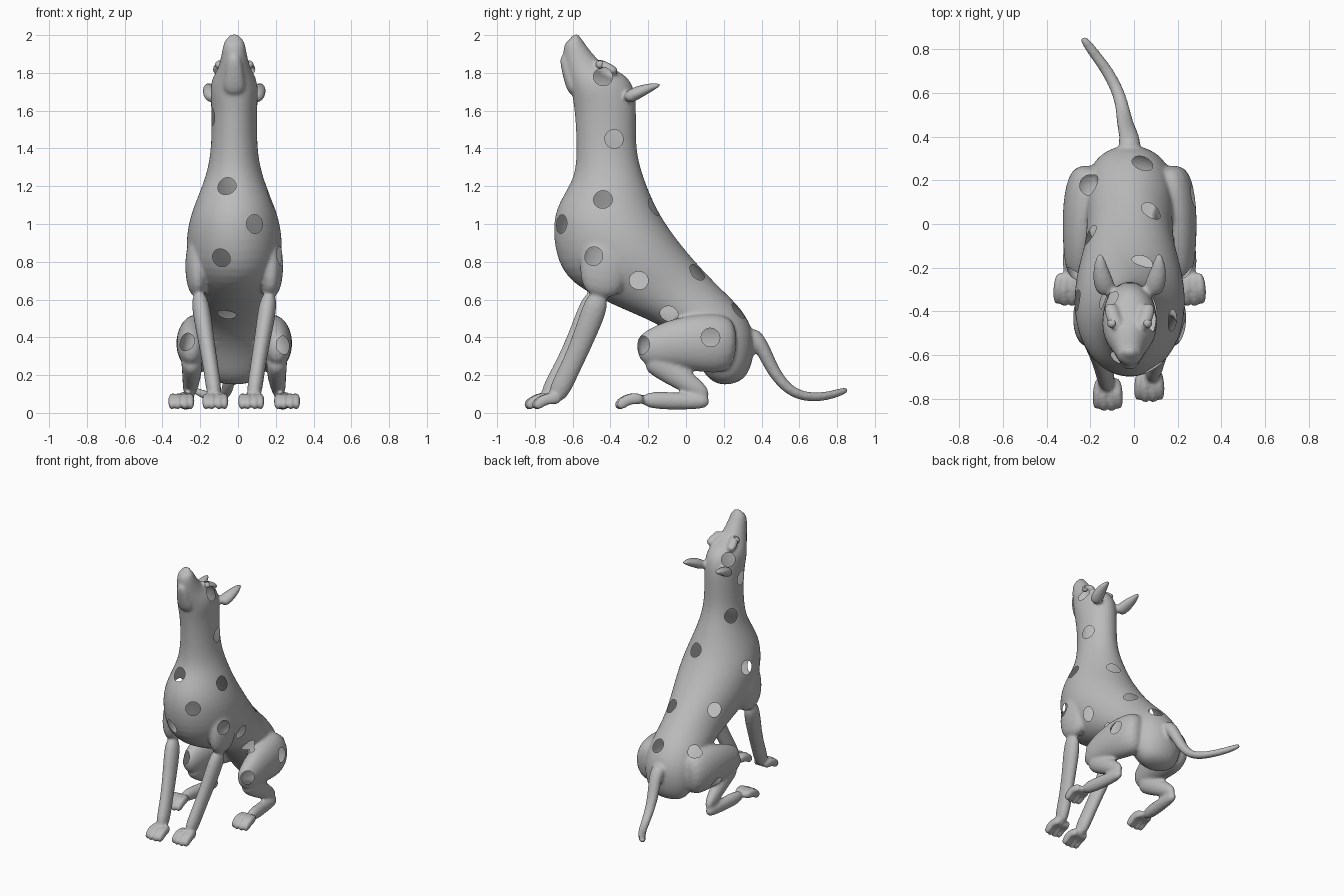
import bpy, bmesh, math
from mathutils import Vector
from mathutils.bvhtree import BVHTree

if "Cube" in bpy.data.objects:
    bpy.data.objects.remove(bpy.data.objects["Cube"])

MID = -.02   # x of the symmetry plane
HOLE = .05   # radius of the round openings
RIGHTWARD, BACKWARD, DOWNWARD = Vector((-1, 0, 0)), Vector((0, 1, 0)), Vector((0, 0, -1))
LEFTWARD = -RIGHTWARD

grey = bpy.data.materials.new("plain grey")
grey.use_nodes = True
grey.diffuse_color = (.5, .5, .5, 1)
grey.node_tree.nodes["Principled BSDF"].inputs["Base Color"].default_value = grey.diffuse_color

parts = bmesh.new()


def loft(rings, sides=16):
    """Skin a list of (centre, half axis a, half axis b) ellipses."""
    angles = [math.tau * i / sides for i in range(sides)]
    loops = [[parts.verts.new(centre + a * math.cos(t) + b * math.sin(t)) for t in angles]
             for centre, a, b in rings]
    for lower, upper in zip(loops, loops[1:]):
        for i in range(sides):
            parts.faces.new((lower[i - 1], lower[i], upper[i], upper[i - 1]))
    parts.faces.new(loops[0])
    parts.faces.new(loops[-1])


def profile(sections):
    """Skin sections given as (back y, back z, front y, front z, half width)."""
    rings = []
    for back_y, back_z, front_y, front_z, width in sections:
        back, front = Vector((MID, back_y, back_z)), Vector((MID, front_y, front_z))
        rings.append(((back + front) / 2, LEFTWARD * width, (back - front) / 2))
    loft(rings)


def limb(points, depth=1.0):
    """Tapered tube through (x, y, z, half width) points; depth scales the other axis."""
    centres = [Vector(point[:3]) for point in points]
    last = len(points) - 1
    rings = []
    for i, point in enumerate(points):
        along = (centres[min(i + 1, last)] - centres[max(i - 1, 0)]).normalized()
        across = (LEFTWARD - along * along.x).normalized()
        width = point[-1]
        rings.append((centres[i], across * width, along.cross(across) * width * depth))
    loft(rings)


def both_sides(points, depth=1.0, step=0.0):
    """Make a limb on each side; the right one steps forward towards its foot."""
    limb([(MID + x, y, z, width) for x, y, z, width in points], depth)
    limb([(MID - x, y - step * (1 - z), z, width) for x, y, z, width in points], depth)


def paw(x, y):
    """Four arched toes, the middle pair reaching further."""
    for toe in (-1.5, -.5, .5, 1.5):
        spread = toe * .034
        tip = y - .13 + abs(toe) * .012
        limb([(x + spread * .7, y + .03, .07, .02),
              (x + spread, y - .04, .08, .02),
              (x + spread, tip + .03, .055, .02),
              (x + spread, tip, .025, .014)], depth=1.6)


# Head, neck and trunk
profile([
    (-.56, 2, -.62, 1.98, .045), (-.54, 1.96, -.66, 1.94, .06),
    (-.46, 1.86, -.64, 1.8, .08), (-.4, 1.83, -.61, 1.72, .115),
    (-.33, 1.8, -.6, 1.65, .13), (-.25, 1.72, -.59, 1.57, .125),
    (-.27, 1.42, -.58, 1.4, .12), (-.23, 1.26, -.59, 1.24, .15),
    (-.15, 1.07, -.68, 1.12, .22), (-.06, .94, -.72, .98, .26),
    (.03, .83, -.68, .74, .26), (.13, .72, -.52, .63, .22),
    (.22, .63, -.32, .54, .2), (.3, .55, -.1, .45, .2),
    (.37, .43, .04, .3, .2), (.36, .26, .1, .19, .17), (.3, .16, .18, .14, .1)])

# Lower jaw and nose pad
limb([(MID, -.58, 1.68, .07), (MID, -.625, 1.79, .05), (MID, -.655, 1.9, .035)], depth=.6)
limb([(MID, -.58, 1.97, .04), (MID, -.6, 2, .035)], depth=.8)

# Brows and ears
both_sides([(.05, -.48, 1.86, .03), (.08, -.42, 1.83, .035), (.09, -.36, 1.8, .03)], depth=.8)
both_sides([(.1, -.32, 1.66, .045), (.12, -.27, 1.69, .05),
            (.135, -.2, 1.72, .036), (.135, -.13, 1.74, .012)], depth=.75)

# Upper arms and forelegs
both_sides([(.17, -.4, 1, .05), (.2, -.43, .8, .075), (.19, -.45, .6, .05)], depth=2)
both_sides([(.19, -.45, .65, .055), (.155, -.53, .42, .045),
            (.12, -.62, .22, .04), (.1, -.7, .06, .045)], depth=1.35, step=.045)

# Thighs, shanks and hind feet
both_sides([(.16, .27, .36, .1), (.2, .12, .37, .11), (.22, -.06, .37, .09),
            (.23, -.19, .34, .07), (.23, -.26, .33, .04)], depth=1.5)
both_sides([(.23, -.2, .3, .06), (.22, -.1, .23, .055), (.24, .13, .08, .035)], depth=1.3)
both_sides([(.24, .13, .06, .033), (.25, 0, .06, .037), (.28, -.25, .07, .045)], depth=1.2)

# Paws
for x, y in ((.07, -.69), (-.12, -.73), (.26, -.25), (-.3, -.25)):
    paw(x, y)

# Tail
limb([(MID, .33, .43, .06), (MID, .4, .36, .045), (-.04, .45, .24, .04),
      (-.05, .52, .14, .033), (-.07, .6, .09, .03), (-.12, .7, .08, .028),
      (-.19, .79, .1, .025), (-.24, .86, .125, .02)], depth=.9)

bmesh.ops.recalc_face_normals(parts, faces=parts.faces)
cage = bpy.data.meshes.new("dog_parts")
parts.to_mesh(cage)
parts.free()
dog = bpy.data.objects.new("dog_body", cage)
bpy.context.collection.objects.link(dog)

# Fuse the parts into one smooth skin
dog.modifiers.new("round", "SUBSURF").levels = 2
fuse = dog.modifiers.new("fuse", "REMESH")
fuse.mode = "VOXEL"
fuse.voxel_size = .01
soften = dog.modifiers.new("soften", "SMOOTH")
soften.iterations = 6
skin = bpy.data.meshes.new_from_object(dog.evaluated_get(bpy.context.evaluated_depsgraph_get()))
dog.modifiers.clear()
dog.data = skin

body = bmesh.new()
body.from_mesh(skin)
surface = BVHTree.FromBMesh(body)


def find_spot(direction, *place):
    """Point on the skin met by looking along an axis at two coordinates."""
    place = list(place)
    place.insert([abs(n) for n in direction].index(1), 0)
    return surface.ray_cast(Vector(place) - direction * 3, direction)[0]


# Places of the round openings, by the direction they are cut in
openings = {
    "left": (RIGHTWARD, [(-.44, 1.78), (-.38, 1.45), (-.44, 1.13), (-.49, .83),
                         (-.25, .7), (.13, .4), (-.09, .52)]),
    "right": (LEFTWARD, [(-.46, 1.57), (-.34, 1.33), (-.35, .97), (-.05, .75), (.07, .27)]),
    "front": (BACKWARD, [(-.06, 1.2), (.09, 1), (-.09, .82), (-.06, .52),
                         (-.28, .38), (.25, .36)]),
    "top": (DOWNWARD, [(.04, .28), (-.2, .18), (.08, .06), (.04, -.17), (-.11, -.35)]),
}
cuts = [(find_spot(direction, *place), HOLE)
        for direction, places in openings.values() for place in places]

# Eyeballs sit just under small openings
for name, side in (("left_eye", 1), ("right_eye", -1)):
    spot = find_spot(DOWNWARD, MID + side * .08, -.455)
    cuts.append((spot, HOLE / 3))
    bpy.ops.mesh.primitive_uv_sphere_add(segments=16, ring_count=10, radius=.022,
                                         location=spot + DOWNWARD * .02)
    eye = bpy.context.object
    eye.name = name
    eye.data.materials.append(grey)
    eye.data.shade_smooth()

# Open the skin and pull each rim to a clean circle
for centre, radius in cuts:
    gone = [f for f in body.faces if (f.calc_center_median() - centre).length < radius]
    rim = {v for f in gone for v in f.verts}
    bmesh.ops.delete(body, geom=gone, context="FACES")
    for v in rim:
        if v.is_valid:
            v.co = centre + (v.co - centre).normalized() * radius
body.to_mesh(skin)
body.free()
skin.materials.clear()
skin.materials.append(grey)
skin.shade_smooth()
